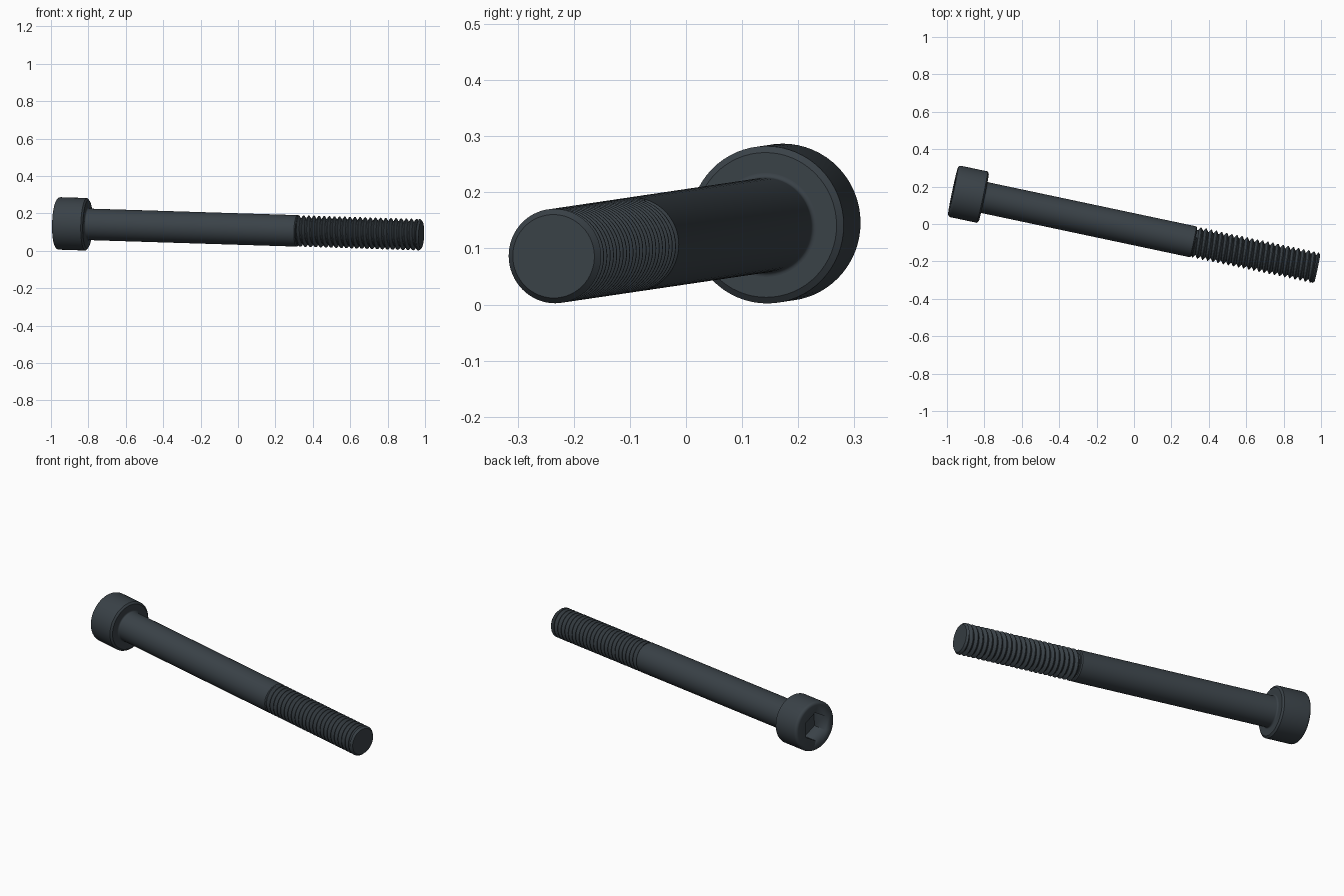
import bpy, bmesh, math
from mathutils import Vector, Matrix

if "Cube" in bpy.data.objects:
    bpy.data.objects.remove(bpy.data.objects["Cube"])

# Bolt axis: local +z runs from the head's outer face to the threaded tip
START, END = Vector((-0.968, 0.177, 0.147)), Vector((0.98, -0.236, 0.086))
axis = (END - START).normalized()
side = axis.cross(Vector((0, 0, 1))).normalized()
up = side.cross(axis)
FRAME = Matrix.Translation(START) @ Matrix((up, side, axis)).transposed().to_4x4()
LENGTH = (END - START).length
MM = LENGTH / 71            # nominal millimetre: 6 head + 65 shaft
HEAD_R, SHAFT_R, HEAD_H = 5 * MM, 3 * MM, 6 * MM
THREAD_AT, TIP_AT = LENGTH - 24 * MM, LENGTH - 0.4 * MM
SIDES = 64

steel = bpy.data.materials.new("black_oxide_steel")
colour = (0.042, 0.054, 0.064, 1)
steel.diffuse_color = colour
steel.use_nodes = True
steel.node_tree.nodes["Principled BSDF"].inputs["Base Color"].default_value = colour


def finish(bm, name, angle=30):
    bmesh.ops.recalc_face_normals(bm, faces=bm.faces)
    mesh = bpy.data.meshes.new(name)
    bm.to_mesh(mesh)
    bm.free()
    mesh.materials.append(steel)
    obj = bpy.data.objects.new(name, mesh)
    bpy.context.collection.objects.link(obj)
    obj.matrix_world = FRAME
    bpy.ops.object.select_all(action='DESELECT')
    obj.select_set(True)
    bpy.context.view_layer.objects.active = obj
    bpy.ops.object.shade_smooth_by_angle(angle=math.radians(angle))
    return obj


def lathe(name, profile, sides=SIDES):
    """Closed solid of revolution from (radius, distance) points."""
    bm = bmesh.new()
    rings = []
    for r, z in profile:
        rings.append([bm.verts.new((r * math.cos(a), r * math.sin(a), z))
                      for a in (math.tau * k / sides for k in range(sides))])
    for low, high in zip(rings, rings[1:]):
        for k in range(sides):
            n = (k + 1) % sides
            bm.faces.new((low[k], low[n], high[n], high[k]))
    bm.faces.new(rings[0])
    bm.faces.new(rings[-1])
    return finish(bm, name)


def arc(r, z, size, first, last, steps=6):
    """Quarter-round points for a profile, angles in degrees."""
    angles = [math.radians(first + (last - first) * i / steps) for i in range(steps + 1)]
    return [(r + size * math.cos(a), z + size * math.sin(a)) for a in angles]


# Cap head with rounded outer rim and chamfered underside
rim = 0.6 * MM
head = lathe("cap_head", arc(HEAD_R - rim, rim, rim, -90, 0)
             + [(HEAD_R, HEAD_H - 0.3 * MM), (HEAD_R - 0.4 * MM, HEAD_H)])

# Hexagonal key socket cut into the head
cutter = lathe("socket_cutter", [(2.9 * MM, -MM), (2.9 * MM, 3 * MM)], 6)
cutter.hide_render = True
cut = head.modifiers.new("socket", 'BOOLEAN')
cut.object = cutter
cut.solver = 'EXACT'
bpy.context.view_layer.objects.active = head
bpy.ops.object.modifier_apply(modifier="socket")
bpy.data.objects.remove(cutter)

# Plain shank with a small fillet under the head
fillet = 0.3 * MM
lathe("shank", arc(SHAFT_R + fillet, HEAD_H + fillet, fillet, 270, 180)
      + [(SHAFT_R, THREAD_AT - 0.2 * MM), (SHAFT_R - 0.2 * MM, THREAD_AT)])

# Helical thread: rows follow the helix and are clipped at both ends
PITCH, DEPTH = 1.0 * MM, 0.6 * MM
PHASES = (0, 0.06, 0.47, 0.53, 0.94)      # crest, flank, root, flank
HEIGHTS = (0, 0, 1, 1, 0)
turns = math.ceil((TIP_AT - THREAD_AT) / PITCH) + 1
bm = bmesh.new()
rows = []
for turn in range(-1, turns):
    for phase, drop in zip(PHASES, HEIGHTS):
        row = []
        for k in range(SIDES + 1):
            a = math.tau * k / SIDES
            z = THREAD_AT + (turn + phase + k / SIDES) * PITCH
            z = min(max(z, THREAD_AT), TIP_AT)
            r = SHAFT_R - DEPTH * drop
            if z in (THREAD_AT, TIP_AT):
                r = SHAFT_R - DEPTH
            row.append(bm.verts.new((r * math.cos(a), r * math.sin(a), z)))
        rows.append(row)
for low, high in zip(rows, rows[1:]):
    for k in range(SIDES):
        bm.faces.new((low[k], low[k + 1], high[k + 1], high[k]))
bmesh.ops.remove_doubles(bm, verts=bm.verts, dist=1e-5)
finish(bm, "thread")

# Chamfered flat tip
lathe("tip", [(SHAFT_R - DEPTH, TIP_AT - 0.3 * MM), (SHAFT_R, TIP_AT), (2.65 * MM, LENGTH)])
